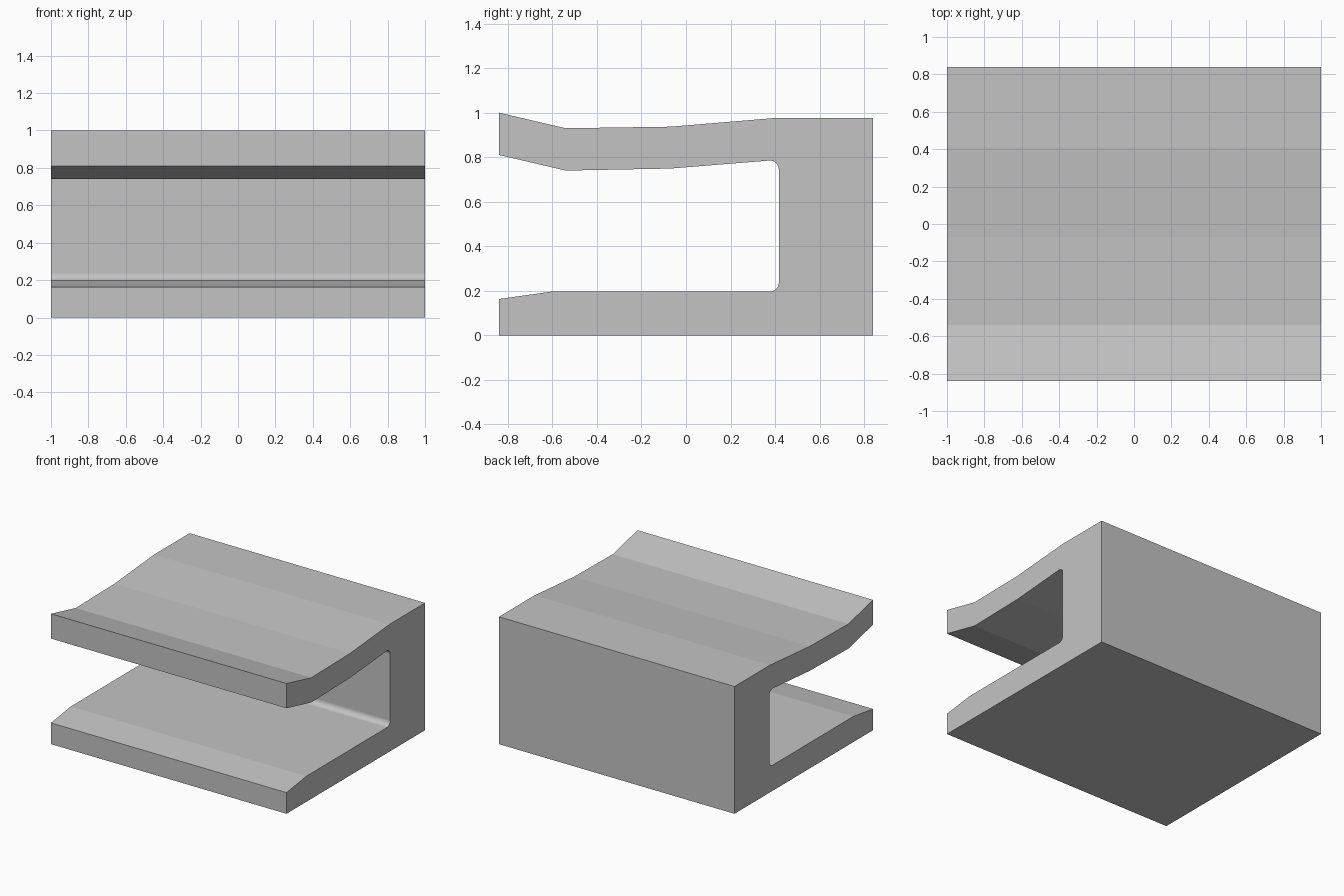
import bpy, bmesh
from math import sin, cos, radians

cube = bpy.data.objects.get("Cube")
if cube:
    bpy.data.objects.remove(cube, do_unlink=True)

HALF_WIDTH = 1.0
FILLET = 0.04
STEPS = 8


def arc(cy, cz, start, end):
    """Points of a rounded inner corner in the (y, z) plane."""
    angles = [radians(start + (end - start) * i / STEPS) for i in range(STEPS + 1)]
    return [(cy + FILLET * cos(a), cz + FILLET * sin(a)) for a in angles]


# Side profile: base, back block, wavy upper arm, then the rounded slot
WALL = 0.417
outer = [(-0.84, 0), (0.84, 0), (0.84, 0.977), (0.41, 0.977),
         (-0.07, 0.937), (-0.54, 0.93), (-0.84, 1.0)]
arm_underside = [(-0.84, 0.81), (-0.54, 0.74), (-0.07, 0.749)]
upper_corner = arc(WALL - FILLET, 0.745, 95, 0)
lower_corner = arc(WALL - FILLET, 0.237, 0, -90)
lower_lip = [(-0.6, 0.197), (-0.84, 0.163)]
profile = outer + arm_underside + upper_corner + lower_corner + lower_lip

# Extrude the profile across the width
bm = bmesh.new()
end = bm.faces.new([bm.verts.new((-HALF_WIDTH, y, z)) for y, z in profile])
swept = bmesh.ops.extrude_face_region(bm, geom=[end], use_keep_orig=True)
moved = [g for g in swept["geom"] if isinstance(g, bmesh.types.BMVert)]
bmesh.ops.translate(bm, verts=moved, vec=(2 * HALF_WIDTH, 0, 0))
bmesh.ops.recalc_face_normals(bm, faces=bm.faces)

# Only the narrow strips of the rounded corners are smooth
for face in bm.faces:
    face.smooth = face.calc_area() < 2 * HALF_WIDTH * FILLET / 2

mesh = bpy.data.meshes.new("slotted_bracket")
bm.to_mesh(mesh)
bm.free()
bracket = bpy.data.objects.new("slotted_bracket", mesh)
bpy.context.collection.objects.link(bracket)

# Plain grey material
grey = bpy.data.materials.new("light_grey")
grey.use_nodes = True
colour = (0.55, 0.55, 0.55, 1)
grey.diffuse_color = colour
grey.node_tree.nodes["Principled BSDF"].inputs["Base Color"].default_value = colour
mesh.materials.append(grey)
